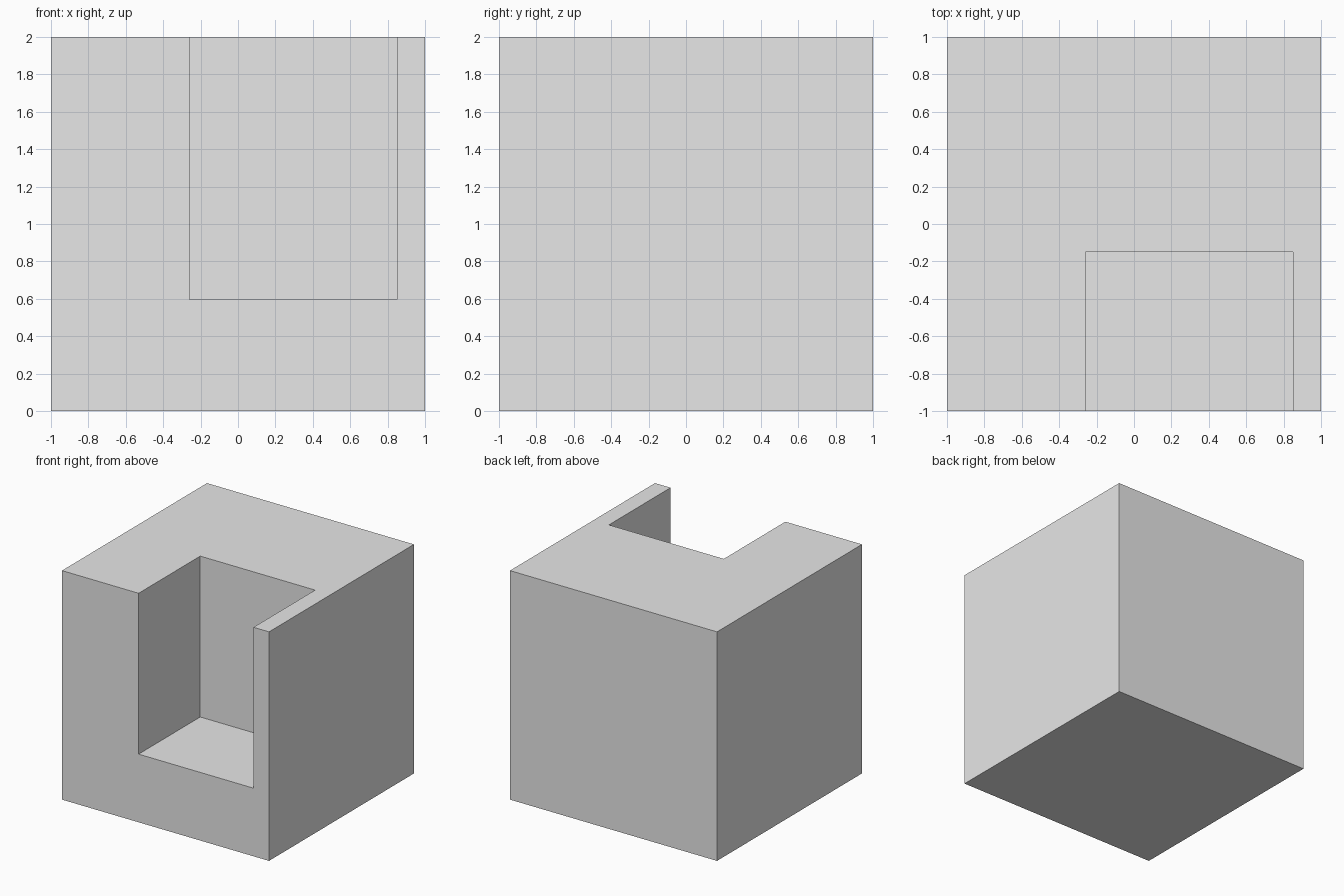
import bpy
import bmesh

default = bpy.data.objects.get("Cube")
if default:
    bpy.data.objects.remove(default, do_unlink=True)

# Single flat grey
grey = bpy.data.materials.new("light_grey")
grey.use_nodes = True
colour = (0.8, 0.8, 0.8, 1.0)
grey.diffuse_color = colour
grey.node_tree.nodes["Principled BSDF"].inputs["Base Color"].default_value = colour

# Notch bounds: open to the front and the top
LEFT, RIGHT, BACK, FLOOR = -0.26, 0.85, -0.15, 0.595


def extrude_profile(bm, points, y0, y1):
    """Extrude an (x, z) outline from y0 back to y1, closed at both ends."""
    face = bm.faces.new([bm.verts.new((x, y0, z)) for x, z in points])
    made = bmesh.ops.extrude_face_region(bm, geom=[face], use_keep_orig=True)["geom"]
    verts = [v for v in made if isinstance(v, bmesh.types.BMVert)]
    bmesh.ops.translate(bm, verts=verts, vec=(0, y1 - y0, 0))


bm = bmesh.new()
# Front: U-shaped outline around the notch
extrude_profile(bm, [(-1, 0), (1, 0), (1, 2), (RIGHT, 2), (RIGHT, FLOOR),
                     (LEFT, FLOOR), (LEFT, 2), (-1, 2)], -1, BACK)
# Back: full square outline sharing the same corners
extrude_profile(bm, [(-1, 0), (1, 0), (1, 2), (RIGHT, 2), (LEFT, 2), (-1, 2)], BACK, 1)

# Join the halves: drop the hidden seam and leave only the notch's back wall
seam = [f for f in bm.faces if all(abs(v.co.y - BACK) < 1e-5 for v in f.verts)]
bmesh.ops.delete(bm, geom=seam, context='FACES_ONLY')
bmesh.ops.remove_doubles(bm, verts=bm.verts, dist=1e-5)
wall = [next(v for v in bm.verts if (v.co - type(v.co)((x, BACK, z))).length < 1e-4)
        for x, z in [(LEFT, FLOOR), (RIGHT, FLOOR), (RIGHT, 2), (LEFT, 2)]]
bm.faces.new(wall)

# Merge coplanar faces into clean flat sides
bmesh.ops.recalc_face_normals(bm, faces=bm.faces)
bmesh.ops.dissolve_limit(bm, angle_limit=0.01, verts=bm.verts, edges=bm.edges)

mesh = bpy.data.meshes.new("notched_block")
bm.to_mesh(mesh)
bm.free()
mesh.materials.append(grey)
block = bpy.data.objects.new("notched_block", mesh)
bpy.context.collection.objects.link(block)
